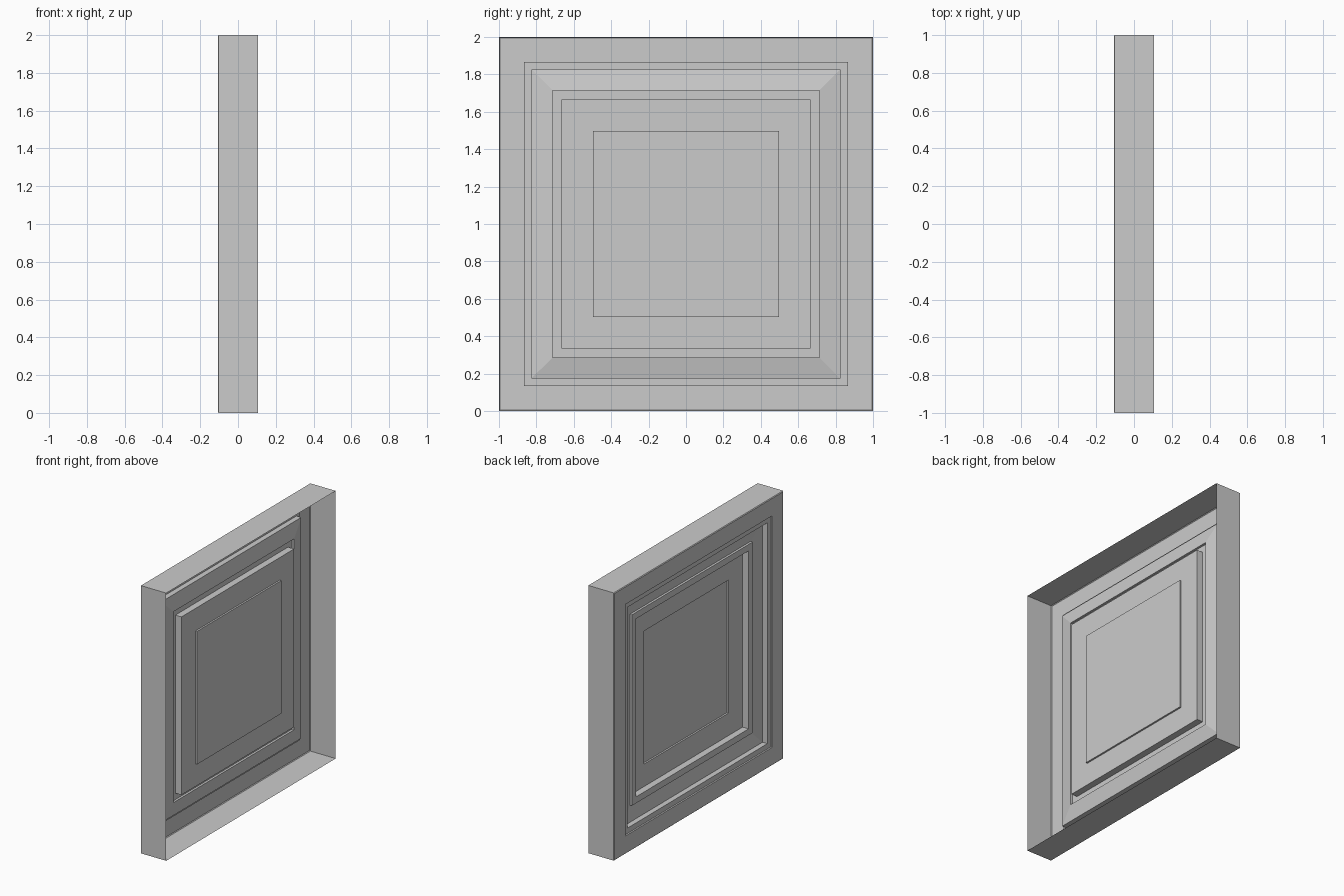
import bpy
import bmesh

cube = bpy.data.objects.get("Cube")
if cube:
    bpy.data.objects.remove(cube, do_unlink=True)

HALF_DEPTH = 0.107

# Plain grey finish
grey = bpy.data.materials.new("plain_grey")
grey.use_nodes = True
color = (0.6, 0.6, 0.6, 1)
grey.diffuse_color = color
grey.node_tree.nodes["Principled BSDF"].inputs["Base Color"].default_value = color


def stepped_shell(name, profile):
    """Join concentric square rings, given as (half width, depth), and cap the last."""
    bm = bmesh.new()
    rings = []
    for half, depth in profile:
        corners = [(-1, -1), (-1, 1), (1, 1), (1, -1)]
        rings.append([bm.verts.new((depth - HALF_DEPTH, half * y, 1 + half * z))
                      for y, z in corners])
    for a, b in zip(rings, rings[1:]):
        for i in range(4):
            j = (i + 1) % 4
            bm.faces.new((a[i], a[j], b[j], b[i]))
    bm.faces.new(rings[-1])
    bmesh.ops.recalc_face_normals(bm, faces=bm.faces)
    # The finished side looks toward -x
    bm.faces.ensure_lookup_table()
    if bm.faces[-1].normal.x > 0:
        bmesh.ops.reverse_faces(bm, faces=bm.faces)
    mesh = bpy.data.meshes.new(name)
    bm.to_mesh(mesh)
    bm.free()
    mesh.materials.append(grey)
    obj = bpy.data.objects.new(name, mesh)
    bpy.context.collection.objects.link(obj)
    return obj


# Open-backed wall panel: side walls, outer frame, rebate, raised lip, centre field
stepped_shell("wall_panel", [
    (1.0, 2 * HALF_DEPTH), (1.0, 0.005), (0.995, 0.0),
    (0.865, 0.0), (0.865, 0.012),
    (0.825, 0.012), (0.825, 0.052),
    (0.713, 0.072), (0.713, 0.055),
    (0.665, 0.055), (0.665, 0.105),
    (0.497, 0.105), (0.497, 0.118),
])
